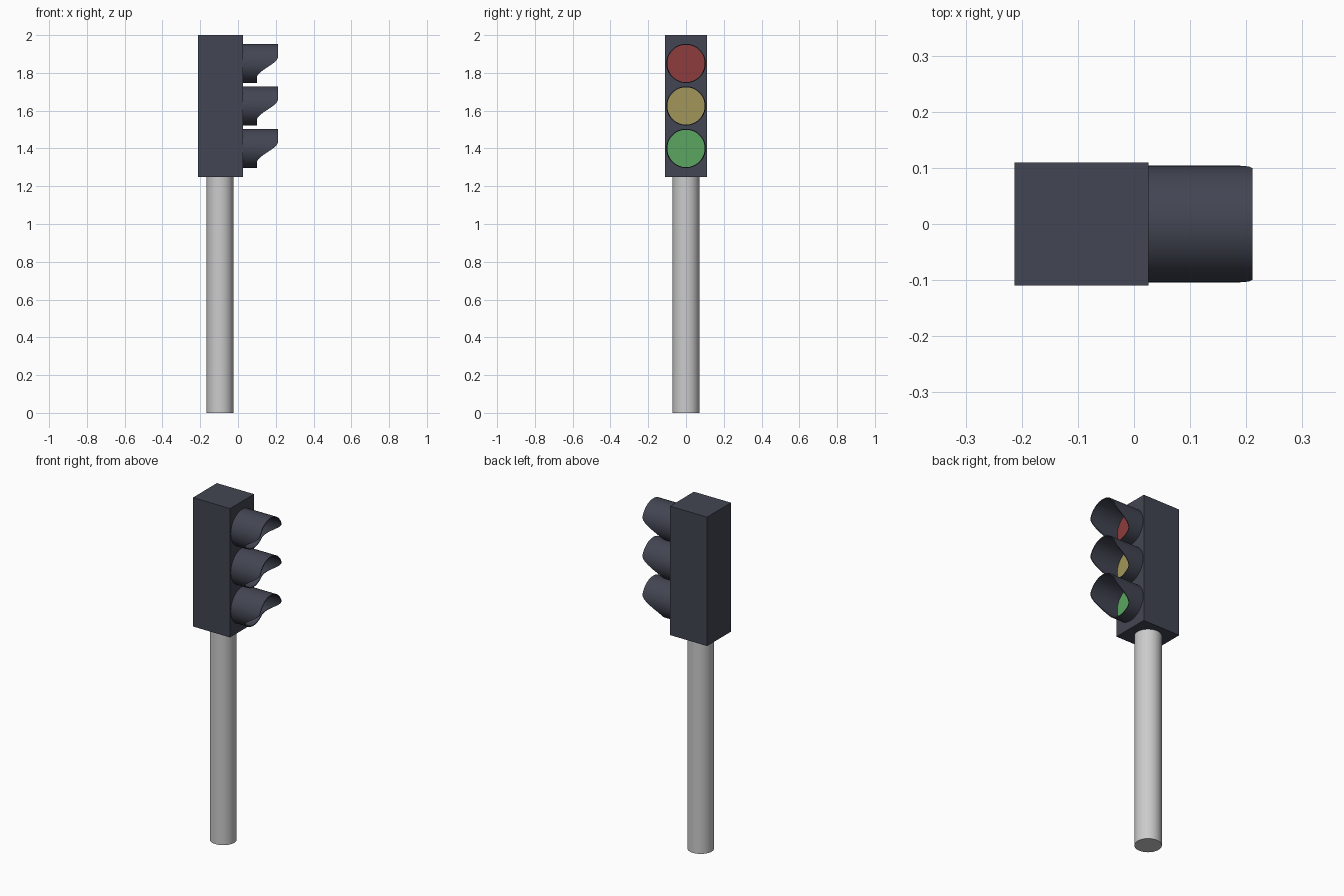
import bpy, bmesh, math
from mathutils import Matrix

if "Cube" in bpy.data.objects:
    bpy.data.objects.remove(bpy.data.objects["Cube"])

SEG = 64
FACE_X = 0.026          # front plane of the housing
R_OUT, R_IN = 0.104, 0.099


def material(name, rgb):
    m = bpy.data.materials.new(name)
    m.diffuse_color = (*rgb, 1)
    m.use_nodes = True
    m.node_tree.nodes["Principled BSDF"].inputs["Base Color"].default_value = m.diffuse_color
    return m


def finish(name, bm, mat=None):
    bmesh.ops.recalc_face_normals(bm, faces=bm.faces)
    me = bpy.data.meshes.new(name)
    bm.to_mesh(me)
    bm.free()
    ob = bpy.data.objects.new(name, me)
    bpy.context.collection.objects.link(ob)
    if mat:
        me.materials.append(mat)
    bpy.context.view_layer.objects.active = ob
    ob.select_set(True)
    bpy.ops.object.shade_smooth_by_angle(angle=math.radians(35))
    ob.select_set(False)
    return ob


def cylinder(name, radius, depth, matrix, mat=None):
    bm = bmesh.new()
    bmesh.ops.create_cone(bm, cap_ends=True, segments=SEG, radius1=radius,
                          radius2=radius, depth=depth, matrix=matrix)
    return finish(name, bm, mat)


def visor_tip(dz):
    # long hood at the top sweeping back in an S curve to a short lower lip
    t = min(max((dz + 0.075) / 0.11, 0), 1)
    return 0.10 + 0.1115 * t * t * (3 - 2 * t)


def visor(name, zc, mat):
    bm = bmesh.new()
    rings = []
    for i in range(SEG):
        a = 2 * math.pi * i / SEG
        c, s = math.cos(a), math.sin(a)
        tip = visor_tip(R_OUT * s)
        rings.append([bm.verts.new((x, r * c, zc + r * s)) for r, x in
                      ((R_OUT, FACE_X), (R_OUT, tip), (R_IN, tip), (R_IN, FACE_X))])
    for i in range(SEG):
        p, q = rings[i], rings[(i + 1) % SEG]
        for k in range(4):
            n = (k + 1) % 4
            bm.faces.new((p[k], q[k], q[n], p[n]))
    return finish(name, bm, mat)


dark = material("dark_housing", (0.055, 0.06, 0.085))

# Pole
cylinder("pole", 0.071, 1.25, Matrix.Translation((-0.095, 0, 0.625)))

# Signal housing
bm = bmesh.new()
bmesh.ops.create_cube(bm, size=1, matrix=Matrix.Translation((-0.0935, 0, 1.625))
                      @ Matrix.Diagonal((0.239, 0.22, 0.75, 1)))
finish("housing", bm, dark)

# Lamps with hoods
for label, zc, rgb in (("red", 1.85, (0.27, 0.045, 0.045)),
                       ("yellow", 1.625, (0.36, 0.30, 0.10)),
                       ("green", 1.40, (0.10, 0.38, 0.115))):
    visor(label + "_visor", zc, dark)
    cylinder(label + "_lens", 0.099, 0.008,
             Matrix.Translation((FACE_X, 0, zc)) @ Matrix.Rotation(math.pi / 2, 4, 'Y'),
             material(label + "_glass", rgb))
